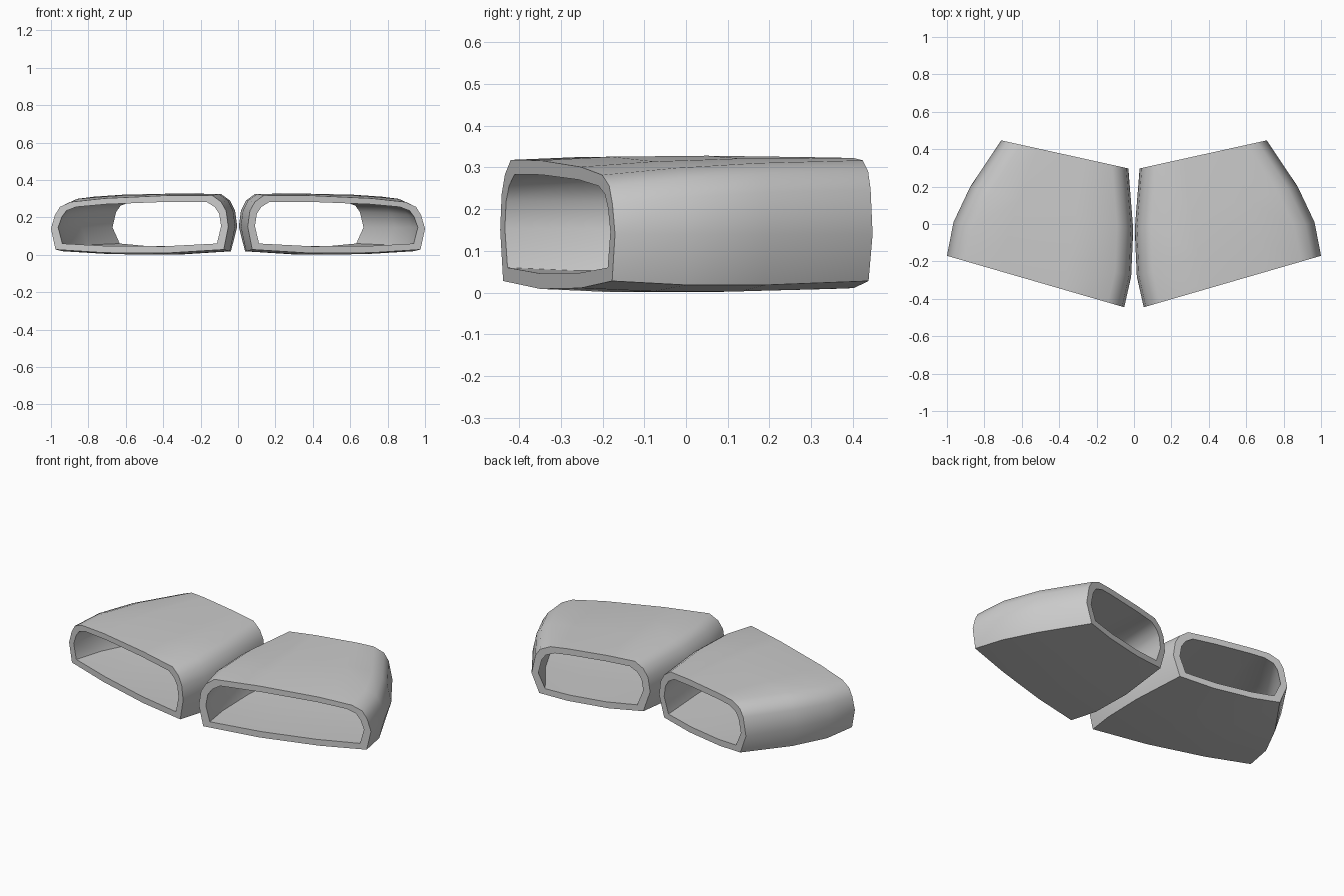
import bpy, bmesh, math
from mathutils import Vector

cube = bpy.data.objects.get("Cube")
if cube:
    bpy.data.objects.remove(cube)

grey = bpy.data.materials.new("plain grey")
grey.use_nodes = True
GREY = (0.6, 0.6, 0.6, 1)
grey.diffuse_color = GREY
grey.node_tree.nodes["Principled BSDF"].inputs["Base Color"].default_value = GREY

# Plan of one sleeve: (inner end, outer end) of each section, front to back
STATIONS = [((0.052, -0.445), (1.0, -0.17)),
            ((0.015, -0.28), (0.965, 0.01)),
            ((0.004, -0.03), (0.875, 0.2)),
            ((0.03, 0.297), (0.71, 0.447))]


def mix(a, b, t):
    return a + (b - a) * t


def profile(w, t):
    """Closed outline (distance along the section, height) at t from front to back."""
    bulge = math.sin(math.pi * t)
    outer_top = mix(0.282, 0.317, t) + 0.006 * bulge
    inner_top = 0.318 + 0.008 * bulge
    low = 0.028 - 0.011 * bulge
    return [
        (mix(0.025, 0.04, t), low), (0.35 * w, 0.009 - 0.009 * bulge),
        (0.7 * w, 0.011 - 0.009 * bulge), (w - mix(0.025, 0.045, t), low),
        (w, 0.14), (w - 0.022, outer_top - 0.07),
        (w - 0.05, outer_top - 0.026), (w - 0.11, outer_top),
        (0.7 * w, mix(outer_top, inner_top, 0.4) + 0.005),
        (0.35 * w, mix(outer_top, inner_top, 0.8) + 0.006),
        (0.09, inner_top), (0.04, inner_top - 0.035),
        (0.012, 0.235), (0, 0.15)]


def make_sleeve(name, side):
    bm = bmesh.new()
    outside, inside = [], []
    for i, (p, q) in enumerate(STATIONS):
        p, q = Vector(p), Vector(q)
        w = (q - p).length
        along = (q - p) / w
        shrink = (w - 0.08) / w
        outline = profile(w, i / (len(STATIONS) - 1))
        hole = [(w / 2 + (u - w / 2) * shrink, 0.167 + (z - 0.167) * 0.77)
                for u, z in outline]
        for rings, shape in ((outside, outline), (inside, hole)):
            ring = []
            for u, z in shape:
                xy = p + along * u
                ring.append(bm.verts.new((side * xy.x, xy.y, z)))
            rings.append(ring)
    # Outer skin, rear rim, lining and front rim form one closed loop of rings
    rings = outside + inside[::-1]
    for a, b in zip(rings, rings[1:] + rings[:1]):
        for j in range(len(a)):
            k = (j + 1) % len(a)
            bm.faces.new((a[j], a[k], b[k], b[j]))
    bmesh.ops.recalc_face_normals(bm, faces=bm.faces)
    mesh = bpy.data.meshes.new(name)
    bm.to_mesh(mesh)
    bm.free()
    mesh.materials.append(grey)
    obj = bpy.data.objects.new(name, mesh)
    bpy.context.collection.objects.link(obj)
    bpy.ops.object.select_all(action='DESELECT')
    obj.select_set(True)
    bpy.context.view_layer.objects.active = obj
    bpy.ops.object.shade_smooth_by_angle(angle=math.radians(42))


make_sleeve("left_sleeve", 1)
make_sleeve("right_sleeve", -1)
